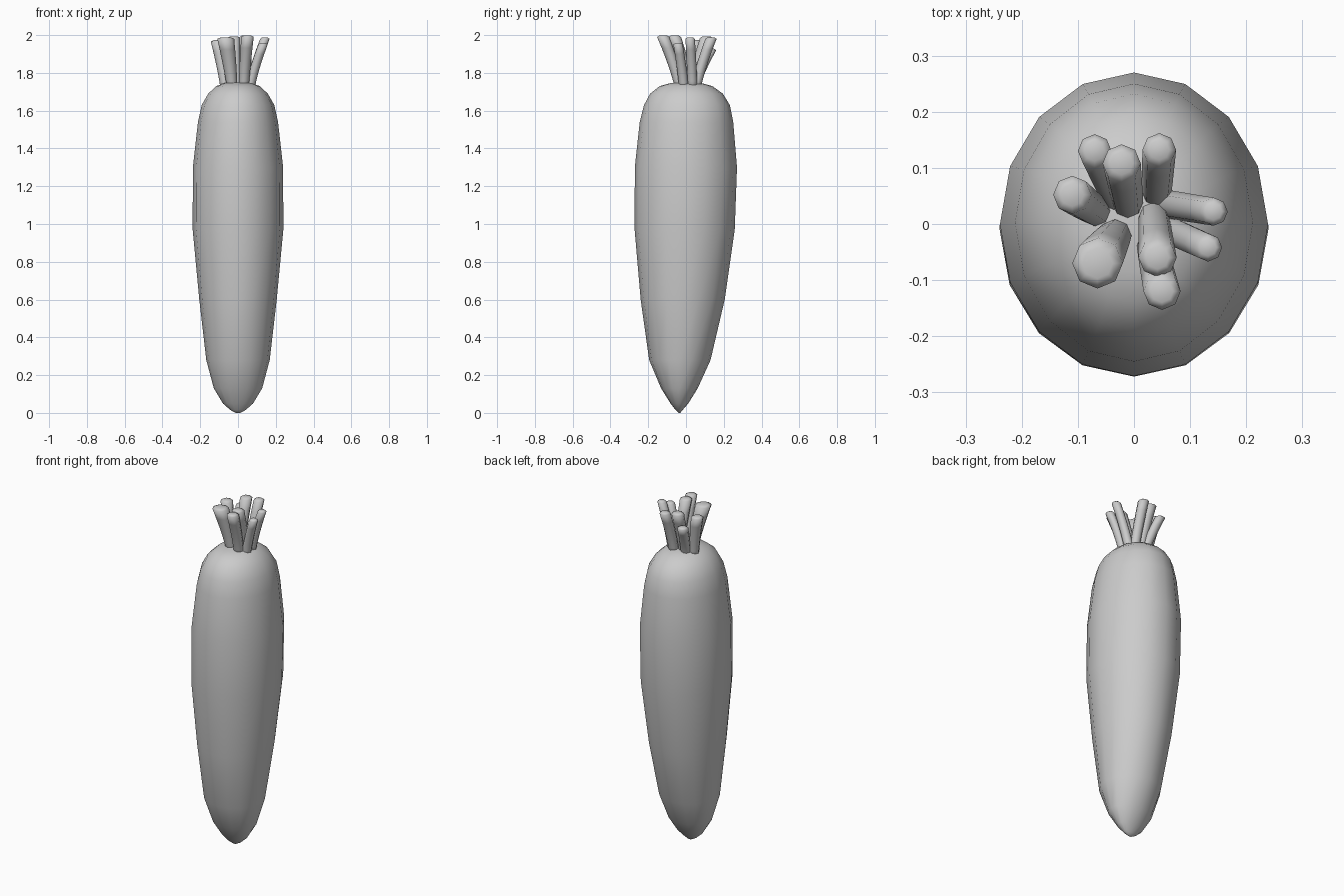
import bpy, bmesh, math
from mathutils import Vector

cube = bpy.data.objects.get("Cube")
if cube:
    bpy.data.objects.remove(cube, do_unlink=True)

grey = bpy.data.materials.new("plain grey")
grey.use_nodes = True
grey.diffuse_color = (0.6, 0.6, 0.6, 1)
grey.node_tree.nodes["Principled BSDF"].inputs["Base Color"].default_value = (0.6, 0.6, 0.6, 1)


def loft(name, rings, sides):
    """Skin a stack of level ellipses given as (centre, x radius, y radius)."""
    bm = bmesh.new()
    loops = []
    for c, rx, ry in rings:
        angles = [2 * math.pi * i / sides for i in range(sides)]
        loops.append([bm.verts.new(c + Vector((rx * math.cos(a), ry * math.sin(a), 0)))
                      for a in angles])
    for low, high in zip(loops, loops[1:]):
        for i in range(sides):
            j = (i + 1) % sides
            bm.faces.new((low[i], low[j], high[j], high[i]))
    bm.faces.new(loops[0][::-1])
    bm.faces.new(loops[-1])
    mesh = bpy.data.meshes.new(name)
    bm.to_mesh(mesh)
    bm.free()
    mesh.materials.append(grey)
    mesh.shade_smooth()
    obj = bpy.data.objects.new(name, mesh)
    bpy.context.collection.objects.link(obj)
    return obj


# Root body: height, half width, front y, back y
profile = [
    (0.0, 0.012, -0.04, -0.03), (0.015, 0.04, -0.055, -0.018),
    (0.05, 0.08, -0.082, 0.012), (0.13, 0.128, -0.132, 0.062),
    (0.28, 0.168, -0.195, 0.13), (0.6, 0.205, -0.24, 0.205),
    (0.97, 0.24, -0.272, 0.258), (1.3, 0.239, -0.271, 0.27),
    (1.54, 0.212, -0.245, 0.25), (1.63, 0.192, -0.222, 0.232),
    (1.69, 0.158, -0.19, 0.195), (1.73, 0.115, -0.14, 0.14),
    (1.745, 0.075, -0.085, 0.085), (1.75, 0.02, -0.02, 0.02),
]
loft("root_body", [(Vector((0, (f + b) / 2, z)), w, (b - f) / 2)
                   for z, w, f, b in profile], 16)

# Cut leaf stalks: base x, y, tip x, y, tip height, tip radius
stalks = [
    (-0.03, 0.04, -0.07, 0.13, 1.92, 0.03),
    (-0.01, 0.03, -0.022, 0.108, 1.985, 0.034),
    (0.04, 0.05, 0.045, 0.132, 1.98, 0.03),
    (-0.065, 0.02, -0.11, 0.052, 1.965, 0.034),
    (-0.03, -0.015, -0.065, -0.07, 1.98, 0.045),
    (0.035, 0.02, 0.042, -0.06, 1.99, 0.034),
    (0.03, -0.03, 0.05, -0.12, 1.99, 0.033),
    (0.06, -0.01, 0.132, -0.042, 1.95, 0.025),
    (0.06, 0.035, 0.142, 0.022, 1.98, 0.025),
]
for n, (bx, by, tx, ty, top, r) in enumerate(stalks, 1):
    base, tip = Vector((bx, by, 1.7)), Vector((tx, ty, top))
    rings = []
    for k in range(6):
        t = k / 5
        c = base.lerp(tip, t ** 1.3)
        c.z = base.z + (tip.z - base.z) * t
        width = 0.026 + (r - 0.026) * t
        rings.append((c, width, width))
    # softly domed cut end
    rings.append((tip + Vector((0, 0, 0.008)), r * 0.6, r * 0.6))
    loft(f"leaf_stalk_{n}", rings, 8)
